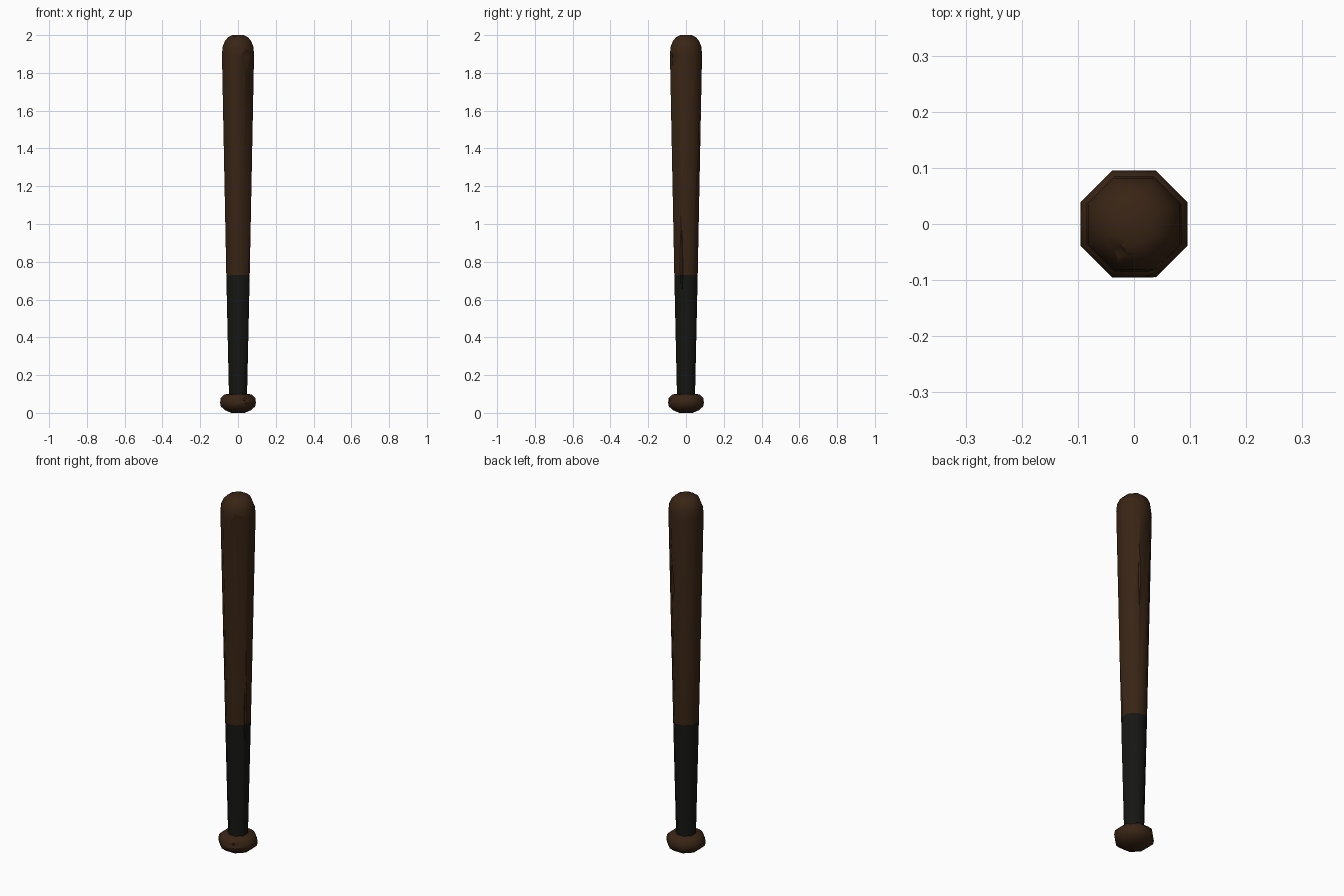
import bpy, bmesh, math
from mathutils import Vector

if "Cube" in bpy.data.objects:
    bpy.data.objects.remove(bpy.data.objects["Cube"])

SIDES = 8
GRIP_BOTTOM, GRIP_TOP = 0.1, 0.73


def material(name, rgb):
    m = bpy.data.materials.new(name)
    m.diffuse_color = (*rgb, 1)
    m.use_nodes = True
    m.node_tree.nodes["Principled BSDF"].inputs["Base Color"].default_value = m.diffuse_color
    return m


wood = material("dark_wood", (0.040, 0.018, 0.0075))
black = material("black_grip", (0.008, 0.008, 0.007))

# Bat outline: (half width across flats, height)
profile = [(0.035, 0.0), (0.068, 0.014), (0.091, 0.034), (0.095, 0.055),
           (0.091, 0.08), (0.072, 0.098), (0.048, 0.1), (0.062, GRIP_TOP),
           (0.085, 1.90), (0.081, 1.94), (0.069, 1.97), (0.051, 1.99), (0.03, 2.0)]


# Turned octagonal bat
bm = bmesh.new()
rings = []
for half, z in profile:
    r = half / math.cos(math.pi / SIDES)
    rings.append([bm.verts.new((r * math.cos((i + 0.5) * math.tau / SIDES),
                                r * math.sin((i + 0.5) * math.tau / SIDES), z))
                  for i in range(SIDES)])
for a, b in zip(rings, rings[1:]):
    for i in range(SIDES):
        j = (i + 1) % SIDES
        bm.faces.new((a[i], a[j], b[j], b[i]))
bm.faces.new(rings[0][::-1])
bm.faces.new(rings[-1])
mesh = bpy.data.meshes.new("bat")
bm.to_mesh(mesh)
bm.free()
bat = bpy.data.objects.new("bat", mesh)
bpy.context.collection.objects.link(bat)


# Splinter-shaped nicks cut into the wood
def nick(name, centre, outward, along, depth, width, up, down):
    n = Vector(outward).normalized()
    u = Vector(along).normalized()
    s = n.cross(u).normalized()
    c = Vector(centre)
    pts = [c + u * up, c - u * down,
           c + n * 0.04, c + s * width, c - n * depth, c - s * width]
    faces = []
    for i in range(4):
        a, b = 2 + i, 2 + (i + 1) % 4
        faces += [(0, a, b), (1, b, a)]
    me = bpy.data.meshes.new(name)
    me.from_pydata(pts, [], faces)
    b = bmesh.new()
    b.from_mesh(me)
    bmesh.ops.recalc_face_normals(b, faces=b.faces)
    b.to_mesh(me)
    b.free()
    ob = bpy.data.objects.new(name, me)
    bpy.context.collection.objects.link(ob)
    ob.hide_render = True
    mod = bat.modifiers.new(name, 'BOOLEAN')
    mod.operation = 'DIFFERENCE'
    mod.solver = 'EXACT'
    mod.object = ob
    return ob


cutters = [
    nick("barrel_nick", (0.038, -0.083, 1.89), (0.5, -1, 0), (0, 0, 1), 0.012, 0.03, 0.035, 0.16),
    nick("grip_crack", (0.064, -0.024, 0.74), (1, -0.4, 0), (0, 0, 1), 0.010, 0.014, 0.29, 0.26),
    nick("back_crack", (0.033, 0.078, 1.5), (0.5, 1, 0), (0.02, 0, 1), 0.012, 0.02, 0.2, 0.3),
    nick("tip_nick", (-0.028, -0.05, 1.986), (-0.3, -0.5, 1), (1, -0.4, 0), 0.006, 0.016, 0.03, 0.03),
    nick("knob_nick", (0.035, -0.093, 0.068), (0.35, -1, 0.2), (1, 0.35, 0), 0.010, 0.015, 0.045, 0.05),
]

# Apply the cuts, then split colours at the grip edge
bpy.context.view_layer.update()
dg = bpy.context.evaluated_depsgraph_get()
bm = bmesh.new()
bm.from_object(bat, dg)
bmesh.ops.bisect_plane(bm, geom=bm.verts[:] + bm.edges[:] + bm.faces[:], dist=1e-5,
                       plane_co=(0, 0, GRIP_TOP), plane_no=(0, 0, 1))
for f in bm.faces:
    z = f.calc_center_median().z
    f.material_index = 1 if GRIP_BOTTOM + 0.01 < z < GRIP_TOP else 0
bat.modifiers.clear()
mesh.materials.clear()
bm.to_mesh(mesh)
bm.free()
mesh.materials.append(wood)
mesh.materials.append(black)
for c in cutters:
    bpy.data.objects.remove(c)

# Smooth rounds, crisp nicks
bpy.context.view_layer.objects.active = bat
bat.select_set(True)
bpy.ops.object.shade_smooth_by_angle(angle=math.radians(50))
